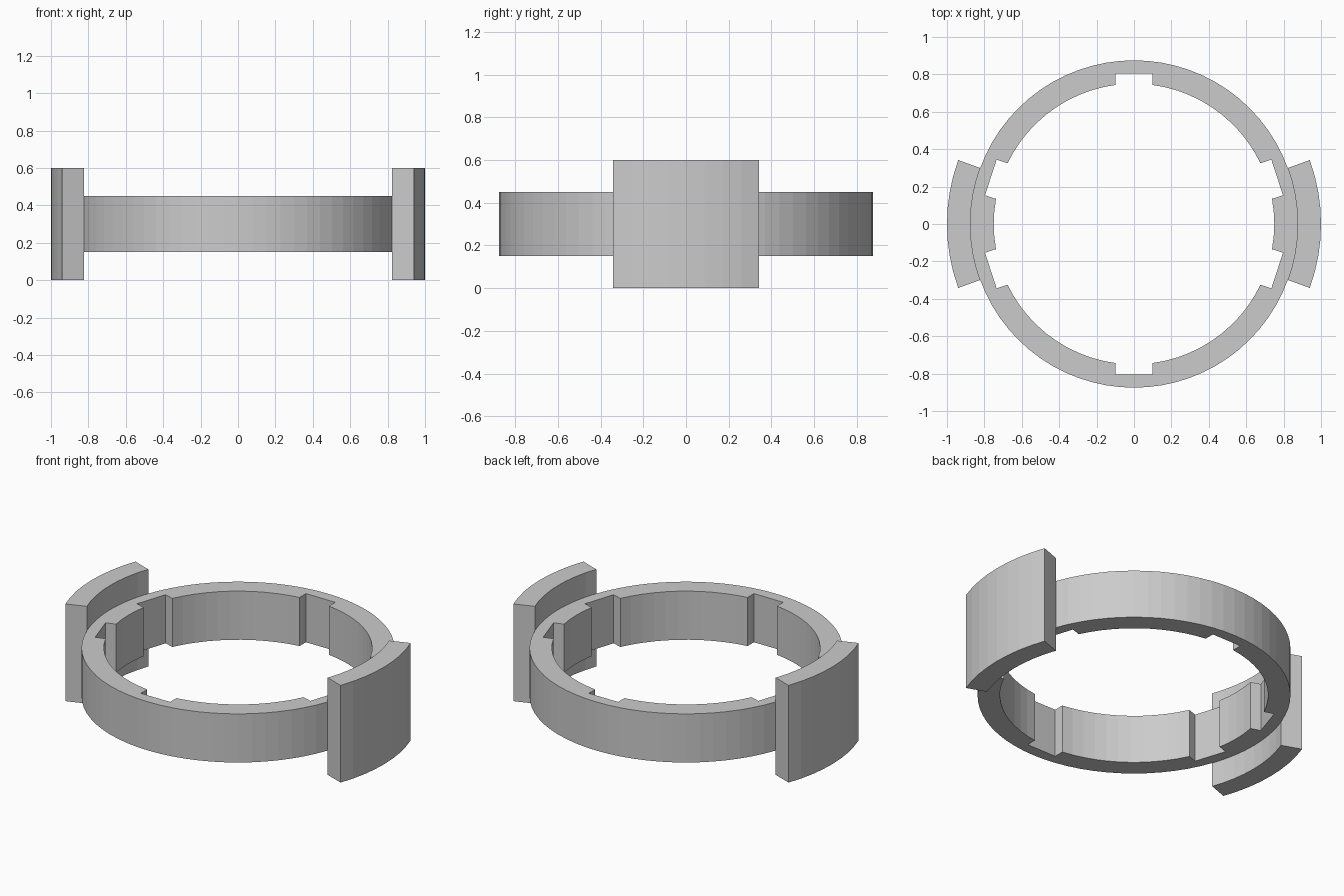
import bpy
from math import radians, degrees, asin, sin, cos
from mathutils import Vector

if "Cube" in bpy.data.objects:
    bpy.data.objects.remove(bpy.data.objects["Cube"])

STEP = 5                       # degrees per facet
OUTER, INNER, LUG = 0.875, 0.75, 1.0
SLOT_HALF, SLOT_FLOOR = 0.1, 0.805


def polar(r, deg):
    return Vector((r * cos(radians(deg)), r * sin(radians(deg))))


def arc(r, a, b):
    n = max(1, round(abs(b - a) / STEP))
    return [polar(r, a + (b - a) * i / n) for i in range(n + 1)]


def extrude_outline(name, loops, z0, z1):
    """Fill closed outlines (later ones are holes) and extrude from z0 to z1."""
    cu = bpy.data.curves.new(name, 'CURVE')
    cu.dimensions = '2D'
    cu.fill_mode = 'BOTH'
    cu.extrude = (z1 - z0) / 2
    for pts in loops:
        sp = cu.splines.new('POLY')
        sp.points.add(len(pts) - 1)
        for p, co in zip(sp.points, pts):
            p.co = (co.x, co.y, 0, 1)
        sp.use_cyclic_u = True
        sp.use_smooth = False
    ob = bpy.data.objects.new(name, cu)
    ob.location.z = (z0 + z1) / 2
    bpy.context.collection.objects.link(ob)
    bpy.ops.object.select_all(action='DESELECT')
    bpy.context.view_layer.objects.active = ob
    ob.select_set(True)
    bpy.ops.object.convert(target='MESH')
    bpy.ops.object.shade_flat()
    return bpy.context.object


# Ring with six flat-floored slots in its bore
slots = [18, 90, 162, 198, 270, 342]
half = degrees(asin(SLOT_HALF / INNER))
bore = []
for a, nxt in zip(slots, slots[1:] + [slots[0] + 360]):
    out, side = polar(1, a), polar(1, a + 90)
    bore += [out * SLOT_FLOOR - side * SLOT_HALF, out * SLOT_FLOOR + side * SLOT_HALF]
    bore += arc(INNER, a + half, nxt - half)
rim = arc(OUTER, 0, 360)[:-1]
extrude_outline("slotted_ring", [rim, bore], 0.15, 0.45)

# Two taller curved lugs on the left and right
for name, a in (("right_lug", 0), ("left_lug", 180)):
    outline = arc(LUG, a - 20, a + 20) + arc(OUTER, a + 20, a - 20)
    extrude_outline(name, [outline], 0, 0.6)
